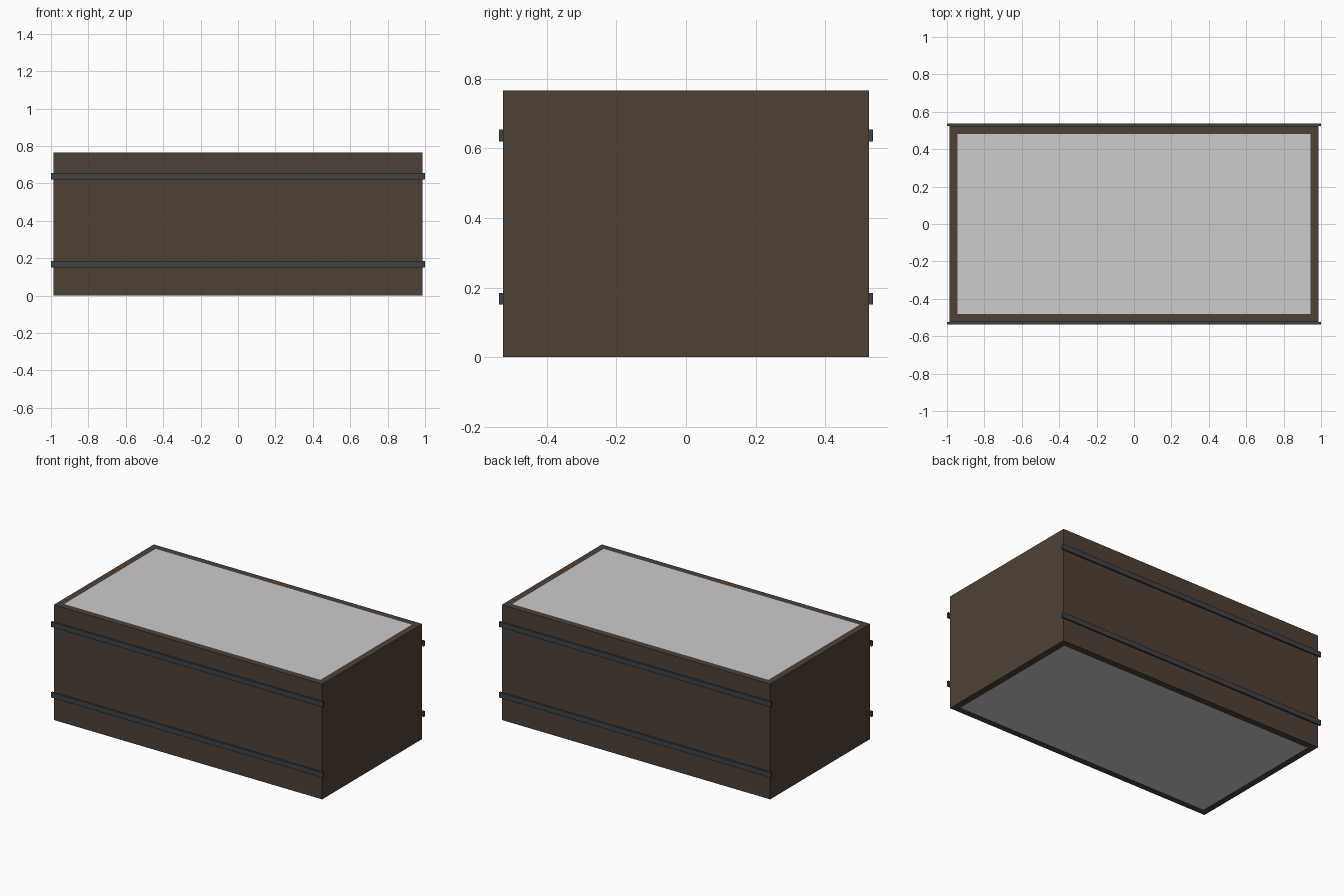
import bpy, bmesh
from mathutils import Vector

if "Cube" in bpy.data.objects:
    bpy.data.objects.remove(bpy.data.objects["Cube"])


def material(name, rgb):
    m = bpy.data.materials.new(name)
    m.diffuse_color = (*rgb, 1)
    m.use_nodes = True
    m.node_tree.nodes["Principled BSDF"].inputs["Base Color"].default_value = m.diffuse_color
    return m


brown = material("dark brown", (0.078, 0.053, 0.036))
grey = material("light grey", (0.604, 0.604, 0.604))
steel = material("dark steel", (0.051, 0.054, 0.058))


def box(name, size, centre, mats, inset=0):
    bm = bmesh.new()
    bmesh.ops.create_cube(bm, size=1)
    for v in bm.verts:
        v.co = Vector(a * b for a, b in zip(v.co, size)) + Vector(centre)
    bm.normal_update()
    # grey panels inset in the top and bottom faces
    if inset:
        caps = [f for f in bm.faces if abs(f.normal.z) > 0.9]
        bmesh.ops.inset_individual(bm, faces=caps, thickness=inset)
        for f in caps:
            f.material_index = 1
    me = bpy.data.meshes.new(name)
    bm.to_mesh(me)
    bm.free()
    for m in mats:
        me.materials.append(m)
    ob = bpy.data.objects.new(name, me)
    bpy.context.collection.objects.link(ob)
    return ob


# Crate body with flush lid and base panels
H = 0.766
box("crate_body", (1.974, 1.05, H), (0, 0, H / 2), [brown, grey], inset=0.063)

# Two metal straps along the front and the back
for side, y in (("front", -0.53), ("back", 0.53)):
    for level, z in (("lower", 0.168), ("upper", 0.637)):
        box(f"{side}_{level}_strap", (2.0, 0.013, 0.034), (0, y, z), [steel])
